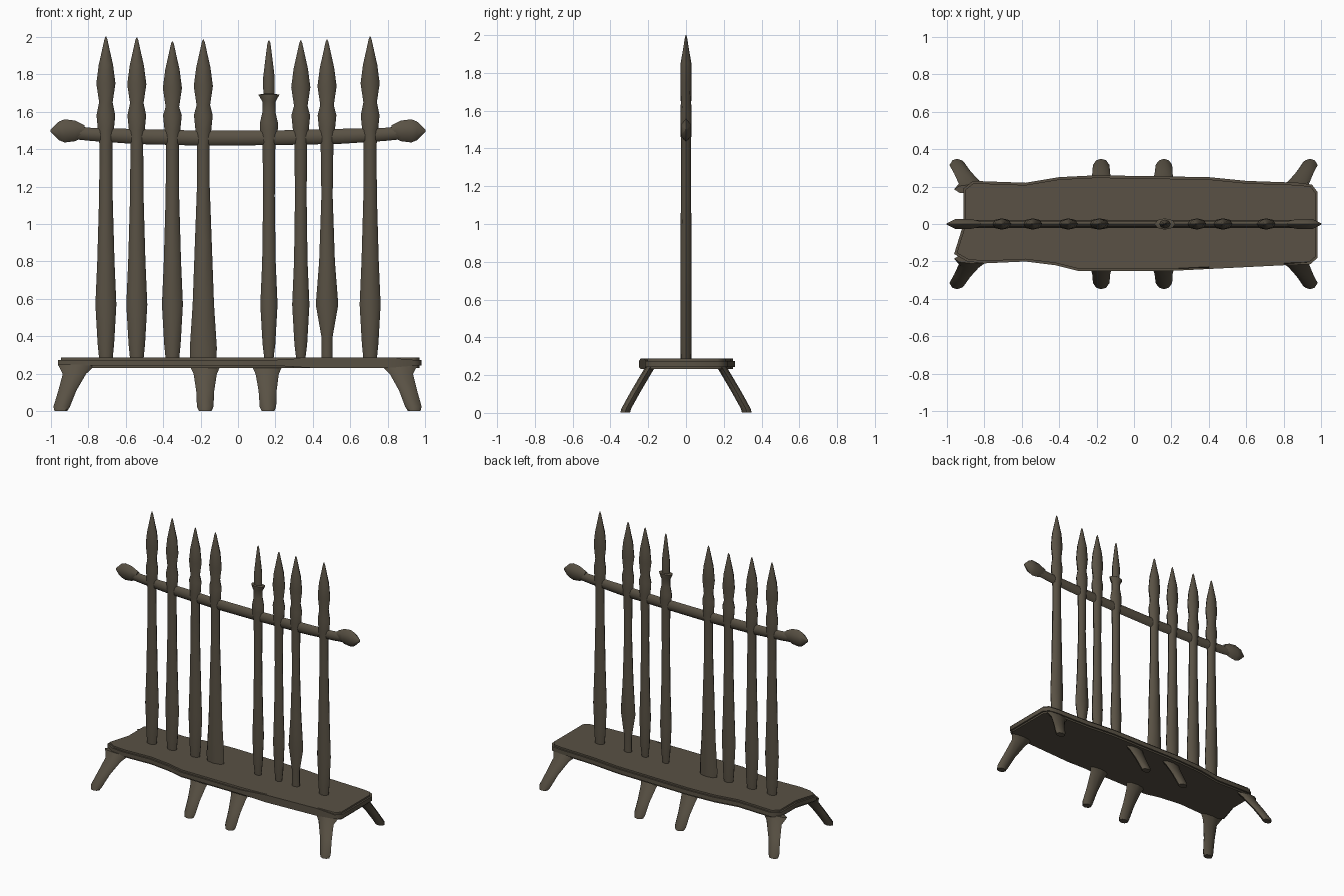
import bpy, bmesh, math

cube = bpy.data.objects.get("Cube")
if cube:
    bpy.data.objects.remove(cube)

wood = bpy.data.materials.new("dark_aged_wood")
wood.use_nodes = True
COLOUR = (0.10, 0.083, 0.058, 1)
wood.diffuse_color = COLOUR
wood.node_tree.nodes["Principled BSDF"].inputs["Base Color"].default_value = COLOUR


def finish(name, bm, angle=50):
    bmesh.ops.recalc_face_normals(bm, faces=bm.faces)
    mesh = bpy.data.meshes.new(name)
    bm.to_mesh(mesh)
    bm.free()
    mesh.materials.append(wood)
    obj = bpy.data.objects.new(name, mesh)
    bpy.context.collection.objects.link(obj)
    bpy.ops.object.select_all(action="DESELECT")
    bpy.context.view_layer.objects.active = obj
    obj.select_set(True)
    bpy.ops.object.shade_smooth_by_angle(angle=math.radians(angle))
    return obj


def loft(name, rings, along="z", sides=8, turn=0.0):
    """Skin elliptical rings (centre, radius, radius) set across z or x."""
    bm = bmesh.new()
    loops = []
    for (cx, cy, cz), ra, rb in rings:
        loop = []
        for i in range(sides):
            a = turn + math.tau * i / sides
            u, v = ra * math.cos(a), rb * math.sin(a)
            co = (cx + u, cy + v, cz) if along == "z" else (cx, cy + v, cz + u)
            loop.append(bm.verts.new(co))
        loops.append(loop)
    for low, high in zip(loops, loops[1:]):
        for i in range(sides):
            j = (i + 1) % sides
            bm.faces.new((low[i], low[j], high[j], high[i]))
    bm.faces.new(loops[0])
    bm.faces.new(loops[-1])
    return finish(name, bm)


# Base board: irregular outline, extruded, with softened rims
outline = [(-.91, .19), (-.86, .23), (-.58, .22), (-.4, .25), (-.2, .26),
           (.4, .25), (.6, .23), (.88, .22), (.95, .21), (.98, .17),
           (.98, -.18), (.94, -.215), (.8, -.22), (.4, -.24), (.2, -.25),
           (-.3, -.25), (-.42, -.22), (-.58, -.2), (-.8, -.21),
           (-.89, -.2), (-.96, -.16), (-.91, 0)]
bm = bmesh.new()
face = bm.faces.new([bm.verts.new((x, y, .232)) for x, y in outline])
ext = bmesh.ops.extrude_face_region(bm, geom=[face])
for v in ext["geom"]:
    if isinstance(v, bmesh.types.BMVert):
        v.co.z = .287
rims = [e for e in bm.edges if abs(e.verts[0].co.z - e.verts[1].co.z) < .01]
bmesh.ops.bevel(bm, geom=rims, offset=.012, segments=2, affect="EDGES")
finish("base_board", bm, 60)

# Splayed legs: (x at the board, x at the foot, half width at the board)
legs = {"right_end": (-.86, -.945, .10), "right_middle": (-.175, -.175, .085),
        "left_middle": (.155, .16, .085), "left_end": (.86, .94, .10)}
for place, (x0, x1, wide) in legs.items():
    for side, s in (("front", -1), ("back", 1)):
        rings = []
        for t, z, y, w in ((0, .25, .185, wide), (.15, .2, .215, .062),
                           (.6, .11, .268, .048), (.95, .025, .315, .044),
                           (1, .003, .322, .034)):
            rings.append(((x0 + (x1 - x0) * t, s * y, z), w, .026))
        loft(f"{side}_{place}_leg", rings)

# Upright spears: shaft profiles as (height, half width)
plain = [(.26, .034), (.36, .044), (.57, .056), (.8, .046), (1.15, .036)]
slim = [(.26, .022), (.36, .034), (.57, .046), (.8, .036), (1.15, .031)]
club = [(.26, .07), (.34, .072), (.57, .057), (.9, .045), (1.2, .034)]
footed = [(.26, .03), (.4, .03), (.57, .06), (.8, .042), (1.15, .03)]
leaf = [(1.42, .034), (1.5, .042), (1.58, .05), (1.65, .036), (1.75, .051),
        (1.85, .038), (1.93, .02), (1.985, .008), (2, .002)]
collared = [(1.42, .034), (1.5, .047), (1.54, .048), (1.6, .034), (1.67, .034),
            (1.685, .042), (1.71, .056), (1.715, .03), (1.8, .031),
            (1.9, .019), (1.985, .008), (2, .002)]
spears = [(-.705, 2, plain, leaf), (-.54, 1.995, plain, leaf),
          (-.35, 1.975, plain, leaf), (-.185, 1.985, club, leaf),
          (.165, 1.98, slim, collared), (.335, 1.98, slim, leaf),
          (.475, 1.985, footed, leaf), (.705, 2, plain, leaf)]
for n, (x, top, shaft, head) in enumerate(spears, 1):
    rings = []
    for z, r in shaft + head:
        if z > 1.6:
            z -= (2 - top)
        rings.append(((x, 0, z), r, min(r * .75, .03)))
    loft(f"spear_{n}", rings)

# Sagging cross rail with faceted end knobs
rail = [(-.87, 1.487, .035), (-.78, 1.478, .035), (-.55, 1.467, .04),
        (-.2, 1.458, .04), (.2, 1.46, .039), (.55, 1.468, .04),
        (.78, 1.478, .035), (.87, 1.487, .035)]
loft("cross_rail", [((x, 0, z), r, .021) for x, z, r in rail], along="x")
knob = [(.82, .03), (.87, .055), (.925, .062), (.955, .05), (1, .006)]
for side, s in (("right", -1), ("left", 1)):
    loft(f"{side}_knob", [((s * x, 0, 1.497), r, min(r * .6, .03)) for x, r in knob],
         along="x", sides=6)
